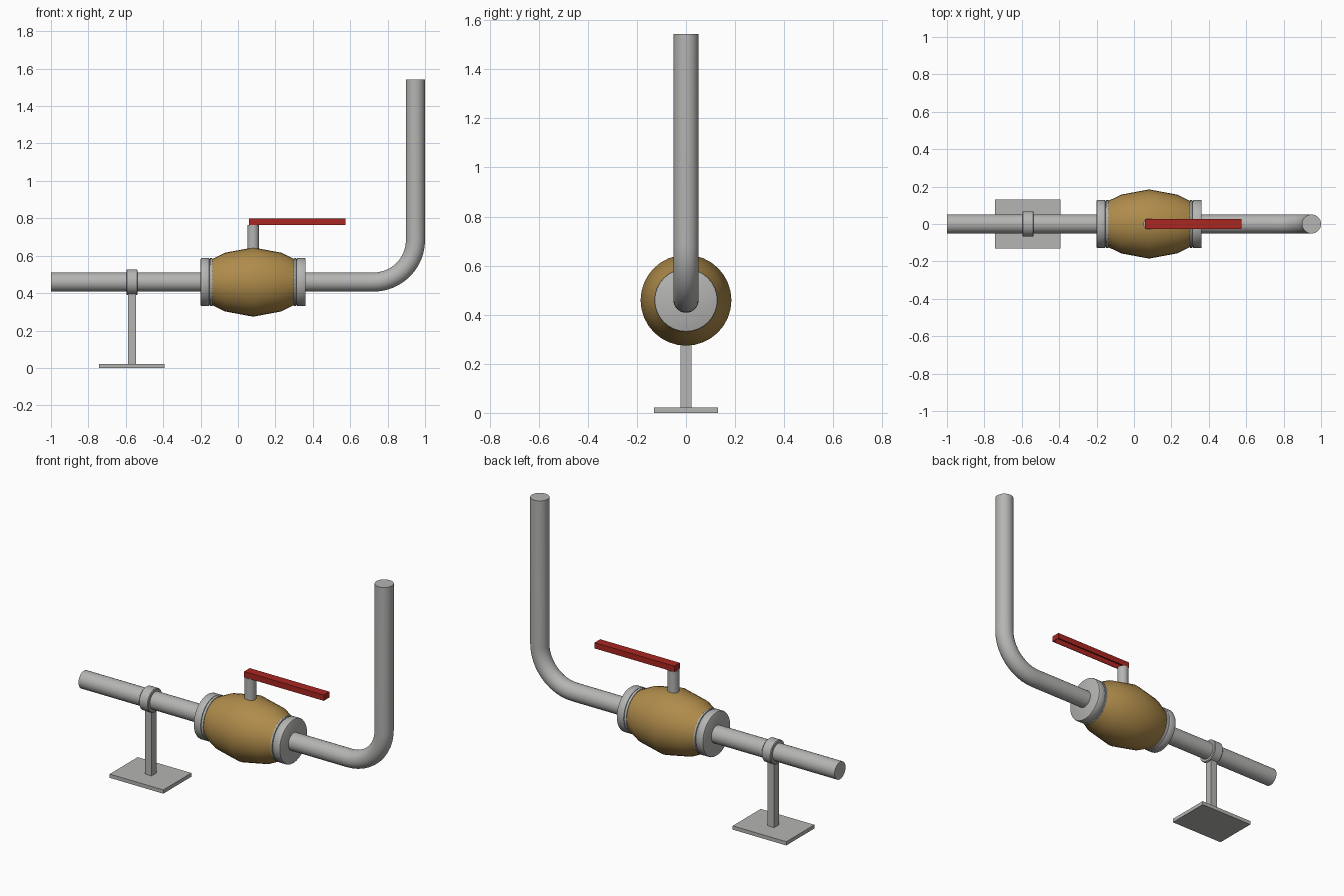
import bpy, bmesh
from math import sin, cos, pi, radians
from mathutils import Vector

if "Cube" in bpy.data.objects:
    bpy.data.objects.remove(bpy.data.objects["Cube"])

AXIS_Z = 0.459   # height of the horizontal pipe centreline
VALVE_X = 0.081  # centre of the valve
PIPE_R = 0.051


def material(name, rgb):
    m = bpy.data.materials.new(name)
    m.use_nodes = True
    m.diffuse_color = (*rgb, 1)
    m.node_tree.nodes["Principled BSDF"].inputs["Base Color"].default_value = (*rgb, 1)
    return m


steel = material("steel grey", (0.46, 0.46, 0.45))
brass = material("brass", (0.43, 0.26, 0.07))
red = material("handle red", (0.40, 0.02, 0.015))


def finish(name, bm, mat, smooth=True):
    bmesh.ops.recalc_face_normals(bm, faces=bm.faces)
    mesh = bpy.data.meshes.new(name)
    bm.to_mesh(mesh)
    bm.free()
    mesh.materials.append(mat)
    ob = bpy.data.objects.new(name, mesh)
    bpy.context.collection.objects.link(ob)
    if smooth:
        bpy.ops.object.select_all(action='DESELECT')
        bpy.context.view_layer.objects.active = ob
        ob.select_set(True)
        bpy.ops.object.shade_smooth_by_angle(angle=radians(35))
    return ob


def tube(name, rings, mat, sides=32):
    """Capped skin over rings (x, z, heading in the xz plane, radius)."""
    bm = bmesh.new()
    loops = []
    for x, z, heading, r in rings:
        across = Vector((-sin(heading), 0, cos(heading)))
        side = Vector((0, 1, 0))
        loops.append([bm.verts.new(Vector((x, 0, z)) + r * (across * cos(a) + side * sin(a)))
                      for a in (2 * pi * i / sides for i in range(sides))])
    for a, b in zip(loops, loops[1:]):
        for i in range(sides):
            j = (i + 1) % sides
            bm.faces.new((a[i], a[j], b[j], b[i]))
    bm.faces.new(loops[0])
    bm.faces.new(loops[-1])
    return finish(name, bm, mat)


def lathe_x(name, profile, mat):
    return tube(name, [(x, AXIS_Z, 0, r) for x, r in profile], mat)


def box(name, lo, hi, mat, open_bottom=False):
    bm = bmesh.new()
    bmesh.ops.create_cube(bm, size=1)
    for v in bm.verts:
        v.co = [l + (c + 0.5) * (h - l) for c, l, h in zip(v.co, lo, hi)]
    if open_bottom:
        bottom = min(bm.faces, key=lambda f: f.calc_center_median().z)
        bmesh.ops.delete(bm, geom=[bottom], context='FACES_ONLY')
    return finish(name, bm, mat, smooth=False)


# Pipes: straight inlet, outlet with a quarter bend
lathe_x("inlet_pipe", [(-1, PIPE_R), (-0.15, PIPE_R)], steel)
bend_r, riser_x = 0.225, 0.949
path = [(0.31, AXIS_Z, 0, PIPE_R)]
for i in range(13):
    a = pi / 2 * i / 12
    path.append((riser_x - bend_r + bend_r * sin(a), AXIS_Z + bend_r * (1 - cos(a)), a, PIPE_R))
path.append((riser_x, 1.543, pi / 2, PIPE_R))
tube("outlet_pipe", path, steel)

# Valve body: faceted barrel
half = [(0.225, 0.12), (0.15, 0.157)]
lathe_x("valve_body", [(VALVE_X - d, r) for d, r in half] + [(VALVE_X, 0.185)]
        + [(VALVE_X + d, r) for d, r in reversed(half)], brass)

# Flanges: rounded rim with a thin groove towards the body
flange = [(0.218, 0.127), (0.230, 0.129), (0.231, 0.123), (0.234, 0.123),
          (0.235, 0.127), (0.239, 0.129), (0.275, 0.129), (0.279, 0.127), (0.281, 0.123)]
for name, s in (("left_flange", 1), ("right_flange", -1)):
    lathe_x(name, [(VALVE_X + s * d, r) for d, r in flange], steel)

# Valve stem and channel-shaped lever
tube("valve_stem", [(VALVE_X, 0.6, pi / 2, 0.031), (VALVE_X, 0.764, pi / 2, 0.031)], steel)
lever = box("lever_handle", (0.058, -0.026, 0.764), (0.575, 0.026, 0.798), red, open_bottom=True)
wall = lever.modifiers.new("wall", 'SOLIDIFY')
wall.thickness = 0.005
wall.offset = -1

# Pipe support: clamp collar, post and base plate
lathe_x("support_collar", [(-0.597, 0.064), (-0.593, 0.068), (-0.541, 0.068), (-0.537, 0.064)], steel)
box("support_post", (-0.588, -0.022, 0.02), (-0.546, 0.022, 0.42), steel)
box("support_base", (-0.742, -0.13, 0), (-0.394, 0.13, 0.022), steel)
